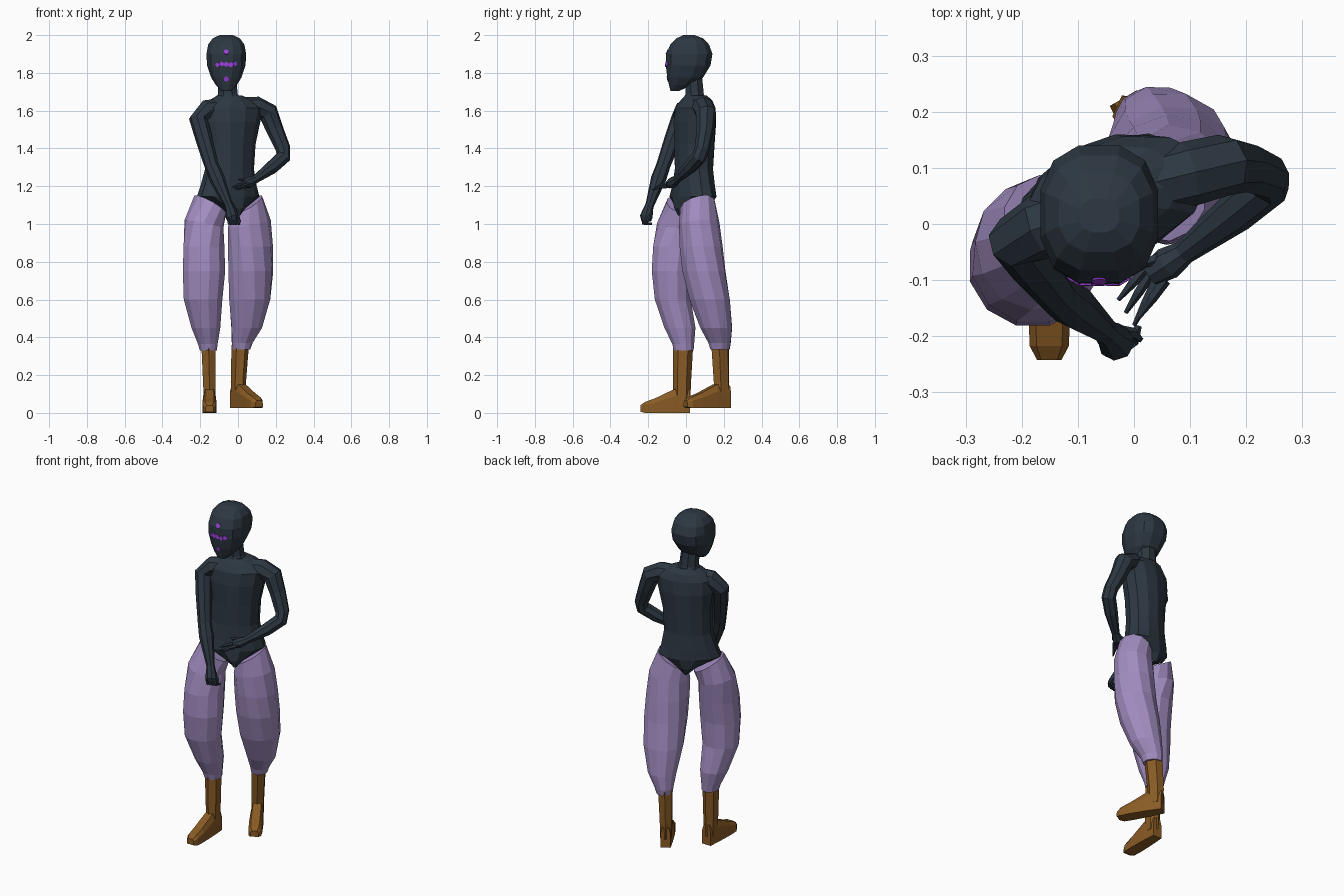
import bpy, bmesh, math
from mathutils import Vector, Matrix
from mathutils.bvhtree import BVHTree


def material(name, rgb):
    m = bpy.data.materials.new(name)
    m.diffuse_color = (*rgb, 1)
    return m


SLATE = material("dark slate", (0.026, 0.039, 0.054))
LILAC = material("lilac cloth", (0.36, 0.265, 0.53))
BROWN = material("brown leather", (0.25, 0.105, 0.018))
VIOLET = material("violet", (0.33, 0.05, 0.70))


def finish(name, bm, mat):
    bmesh.ops.recalc_face_normals(bm, faces=bm.faces)
    me = bpy.data.meshes.new(name)
    bm.to_mesh(me)
    bm.free()
    me.materials.append(mat)
    ob = bpy.data.objects.new(name, me)
    bpy.context.collection.objects.link(ob)
    return ob


def skin(bm, rings):
    """Bridge equal-sized rings of points and cap both ends."""
    loops = [[bm.verts.new(p) for p in r] for r in rings]
    n = len(loops[0])
    for a, b in zip(loops, loops[1:]):
        for i in range(n):
            j = (i + 1) % n
            bm.faces.new((a[i], a[j], b[j], b[i]))
    bm.faces.new(loops[0])
    bm.faces.new(loops[-1])


def ring(x, y, z, rx, ry, deg=0, n=12, p=2.0, tilt=0):
    """Horizontal superellipse; tilt raises its local +x side."""
    pts, a = [], math.radians(deg)
    k = 1 / math.cos(math.pi / n) ** (2 / p)
    for i in range(n):
        t = (i + 0.5) * math.tau / n
        c, s = math.cos(t), math.sin(t)
        u = math.copysign(abs(c) ** (2 / p), c) * k
        v = math.copysign(abs(s) ** (2 / p), s) * k
        pts.append(Vector((x + u * rx * math.cos(a) - v * ry * math.sin(a),
                           y + u * rx * math.sin(a) + v * ry * math.cos(a),
                           z + u * tilt)))
    return pts


def tube(bm, path, n=8):
    """Tapered limb through (x, y, z, radius) points."""
    pts = [Vector(q[:3]) for q in path]
    rings, quat, prev = [], None, None
    for i, q in enumerate(path):
        t = (pts[min(i + 1, len(pts) - 1)] - pts[max(i - 1, 0)]).normalized()
        quat = t.to_track_quat('Z', 'Y') if quat is None else prev.rotation_difference(t) @ quat
        prev = t
        rings.append([pts[i] + quat @ Vector((q[3] * math.cos(k * math.tau / n),
                                              q[3] * math.sin(k * math.tau / n), 0)) for k in range(n)])
    skin(bm, rings)


# Head: pointed chin, flat face, round back
HX = -0.062
bm = bmesh.new()
skin(bm, [ring(HX, (f + b) / 2, z, w, (b - f) / 2, p=2.5) for z, w, f, b in (
    (1.705, 0.028, -0.082, -0.035), (1.735, 0.055, -0.09, 0.03),
    (1.775, 0.08, -0.099, 0.09), (1.84, 0.102, -0.107, 0.130),
    (1.90, 0.105, -0.105, 0.140), (1.95, 0.096, -0.083, 0.122),
    (1.983, 0.072, -0.05, 0.09), (2.0, 0.035, -0.015, 0.045))])
bmesh.ops.recalc_face_normals(bm, faces=bm.faces)
face_tree = BVHTree.FromBMesh(bm)
finish("head", bm, SLATE)

# Face markings: thin plates laid on the face
bm = bmesh.new()
marks = [(HX, 1.91, 0.014), (HX, 1.768, 0.014)]
marks += [(HX + dx, 1.845 + dz, 0.013) for dx, dz in
          ((-0.045, -0.003), (-0.024, 0.002), (0, 0), (0.024, -0.002), (0.045, 0.003))]
for x, z, r in marks:
    hit, normal, _, _ = face_tree.ray_cast(Vector((x, -1, z)), Vector((0, 1, 0)))
    if hit is None:
        continue
    m = Matrix.Translation(hit) @ normal.to_track_quat('Z', 'Y').to_matrix().to_4x4()
    bmesh.ops.create_cone(bm, cap_ends=True, segments=7, radius1=r, radius2=r, depth=0.006, matrix=m)
finish("face_markings", bm, VIOLET)

# Neck
bm = bmesh.new()
skin(bm, [ring(-0.05, 0.05, 1.64, 0.075, 0.065, n=8), ring(-0.054, 0.046, 1.69, 0.052, 0.048, n=8),
          ring(-0.058, 0.04, 1.78, 0.048, 0.045, n=8)])
finish("neck", bm, SLATE)

# Torso: twisted loft narrowing to the crotch
bm = bmesh.new()
skin(bm, [ring(*q) for q in (
    (-0.035, 0.035, 1.045, 0.022, 0.085, 28), (-0.04, 0.035, 1.085, 0.07, 0.10, 28),
    (-0.052, 0.037, 1.145, 0.172, 0.103, 27), (-0.05, 0.04, 1.20, 0.152, 0.10, 25),
    (-0.045, 0.042, 1.29, 0.130, 0.095, 23), (-0.042, 0.045, 1.42, 0.134, 0.10, 21),
    (-0.038, 0.047, 1.54, 0.155, 0.105, 19), (-0.03, 0.05, 1.615, 0.165, 0.097, 18),
    (-0.035, 0.055, 1.655, 0.115, 0.078, 18), (-0.045, 0.052, 1.68, 0.065, 0.055, 18))])
finish("torso", bm, SLATE)

# Arms: right hangs across the front, left bends across the waist
arms = {
    "right_arm": [(-0.09, 0.02, 1.605, 0.06), (-0.165, -0.005, 1.60, 0.058), (-0.21, -0.03, 1.555, 0.05),
                  (-0.18, -0.07, 1.45, 0.045), (-0.14, -0.12, 1.31, 0.038), (-0.11, -0.145, 1.24, 0.041),
                  (-0.05, -0.192, 1.10, 0.023), (-0.042, -0.2, 1.08, 0.026),
                  (-0.032, -0.21, 1.04, 0.034), (-0.028, -0.21, 1.015, 0.026)],
    "left_arm": [(0.02, 0.07, 1.615, 0.055), (0.10, 0.09, 1.617, 0.058), (0.16, 0.105, 1.59, 0.055),
                 (0.195, 0.102, 1.50, 0.046), (0.238, 0.085, 1.40, 0.04), (0.24, 0.07, 1.355, 0.04),
                 (0.18, 0.02, 1.30, 0.037), (0.09, -0.05, 1.235, 0.022),
                 (0.06, -0.07, 1.22, 0.030), (0.03, -0.09, 1.21, 0.022)],
}
for name, path in arms.items():
    bm = bmesh.new()
    tube(bm, path)
    finish(name, bm, SLATE)

# Fingers: curled on the right hand, reaching on the left
bm = bmesh.new()
for i in range(4):
    o = i * 0.015
    tube(bm, [(-0.05 + o, -0.228 + o * 0.3, 1.035, 0.009), (-0.046 + o, -0.225 + o * 0.3, 1.003, 0.009),
              (-0.038 + o, -0.195 + o * 0.3, 1.0, 0.007)], 5)
tube(bm, [(-0.03, -0.19, 1.06, 0.011), (0.0, -0.195, 1.035, 0.01), (0.01, -0.205, 1.01, 0.007)], 5)
finish("right_fingers", bm, SLATE)

bm = bmesh.new()
for base, tip in (((0.022, -0.075, 1.205), (-0.028, -0.135, 1.195)), ((0.03, -0.086, 1.2), (-0.015, -0.158, 1.185)),
                  ((0.042, -0.097, 1.2), (0.0, -0.18, 1.18)), ((0.055, -0.1, 1.21), (0.01, -0.165, 1.19)),
                  ((0.045, -0.06, 1.225), (0.005, -0.075, 1.235))):
    mid = Vector(base).lerp(Vector(tip), 0.5) + Vector((0, 0, 0.006))
    tube(bm, [(*base, 0.011), (*mid, 0.009), (*tip, 0.004)], 5)
finish("left_fingers", bm, SLATE)

# Baggy trouser legs: (x, y, z, rx, ry, degrees, tilt)
legs = {
    "right_trouser_leg": [(-0.148, -0.008, 1.10, 0.08, 0.095, 25, -0.05), (-0.18, -0.04, 1.0, 0.099, 0.11, 12, -0.02),
                          (-0.18, -0.062, 0.88, 0.108, 0.112, 0, 0), (-0.18, -0.075, 0.75, 0.112, 0.106, 0, 0),
                          (-0.185, -0.07, 0.60, 0.102, 0.095, 0, 0), (-0.17, -0.032, 0.45, 0.076, 0.082, 0, 0),
                          (-0.16, -0.015, 0.365, 0.052, 0.058, 0, 0), (-0.157, -0.012, 0.33, 0.045, 0.052, 0, 0)],
    "left_trouser_leg": [(0.044, 0.062, 1.10, 0.08, 0.092, 25, 0.05), (0.06, 0.07, 1.0, 0.11, 0.103, 15, 0.02),
                         (0.066, 0.08, 0.88, 0.116, 0.11, 20, 0), (0.068, 0.095, 0.75, 0.117, 0.111, 25, 0),
                         (0.062, 0.125, 0.60, 0.109, 0.106, 30, 0), (0.046, 0.16, 0.45, 0.079, 0.085, 30, 0),
                         (0.022, 0.178, 0.37, 0.052, 0.06, 30, 0), (0.018, 0.18, 0.335, 0.044, 0.052, 30, 0)],
}
for name, rows in legs.items():
    bm = bmesh.new()
    skin(bm, [ring(x, y, z, rx, ry, d, tilt=t) for x, y, z, rx, ry, d, t in rows])
    finish(name, bm, LILAC)


# Boots: six-sided shaft plus a wedge foot
def boot(name, ankle, top, deg, floor):
    bm = bmesh.new()
    skin(bm, [ring(*ankle, floor + 0.05, 0.032, 0.04, deg, 6), ring(*ankle, floor + 0.14, 0.033, 0.041, deg, 6),
              ring(*top, 0.36, 0.038, 0.046, deg, 6)])
    turn = Matrix.Translation((*ankle, floor)) @ Matrix.Rotation(math.radians(deg), 4, 'Z')
    rings = []
    for f, w, z0, z1 in ((-0.042, 0.028, 0.0, 0.12), (0.042, 0.034, 0.0, 0.125), (0.14, 0.037, 0.0, 0.078),
                         (0.195, 0.035, 0.0, 0.058), (0.22, 0.022, 0.006, 0.04)):
        rings.append([turn @ Vector((x, -f, z)) for x, z in
                      ((-w, z0), (w, z0), (w, z1 * 0.7), (w * 0.65, z1), (-w * 0.65, z1), (-w, z1 * 0.7))])
    skin(bm, rings)
    finish(name, bm, BROWN)


boot("right_boot", (-0.151, -0.022), (-0.156, -0.015), 0, 0.0)
boot("left_boot", (0.002, 0.188), (0.012, 0.18), 30, 0.025)
